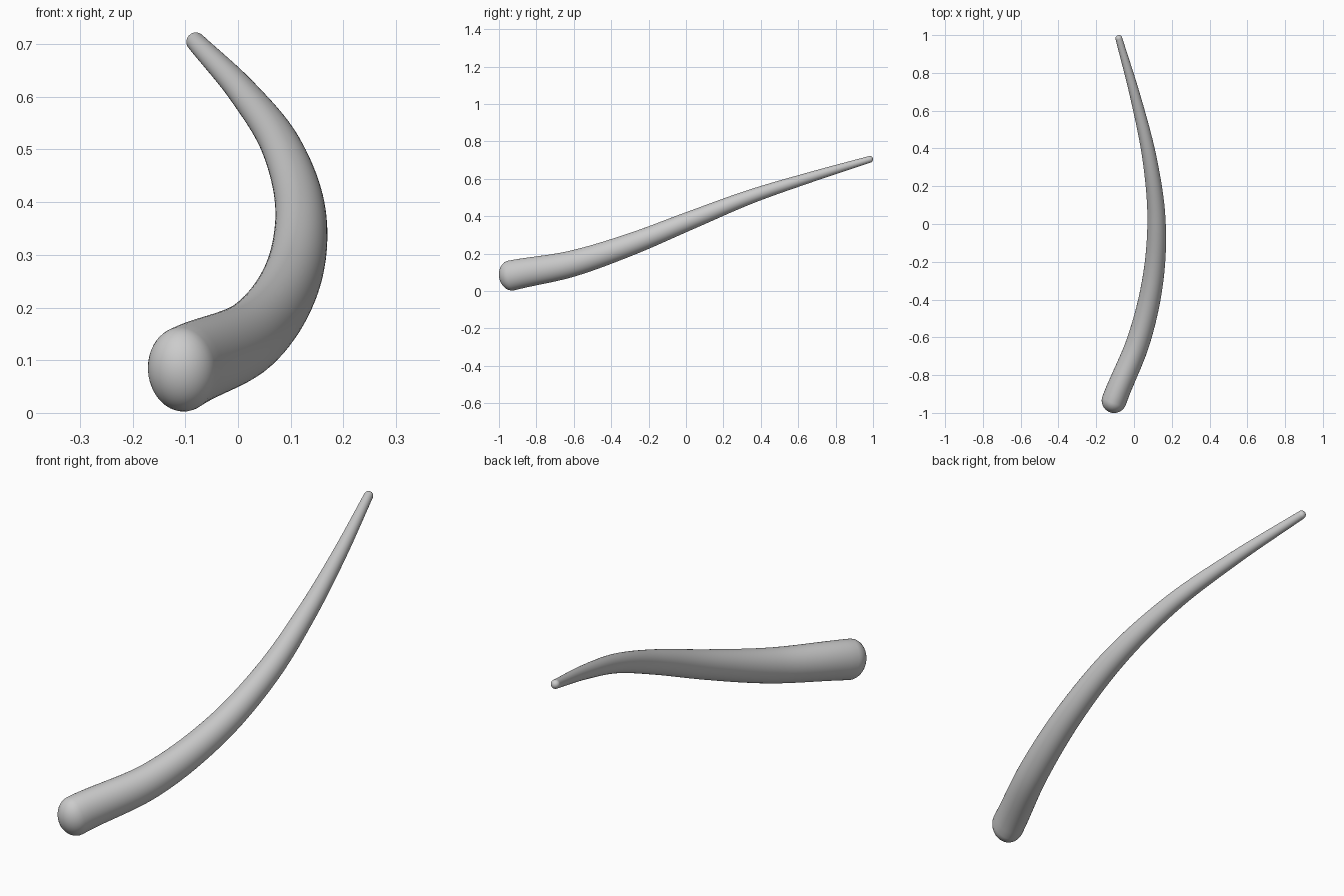
import bpy, bmesh
from math import sin, cos, pi
from mathutils import Vector

if "Cube" in bpy.data.objects:
    bpy.data.objects.remove(bpy.data.objects["Cube"])

# Centre line, evenly spaced along y: x, y, z, half width, half height
STATIONS = [
    (-0.105, -0.934, 0.083, 0.066, 0.081),
    (0.025, -0.615, 0.145, 0.062, 0.070),
    (0.100, -0.295, 0.250, 0.056, 0.059),
    (0.119, 0.024, 0.378, 0.048, 0.049),
    (0.083, 0.343, 0.504, 0.038, 0.038),
    (0.010, 0.663, 0.608, 0.028, 0.028),
    (-0.080, 0.982, 0.704, 0.018, 0.018),
]
SIDES, STEPS, CAP = 48, 10, 10

pts = [Vector(s) for s in STATIONS]
pts = [pts[0] * 2 - pts[1] - (pts[1] * 2 - pts[0] - pts[2]) * -0.5] + pts + [pts[-1] * 2 - pts[-2]]


def spline(i, t):
    """Smooth curve through the stations."""
    a, b, c, d = pts[i:i + 4]
    return (b * 2 + (c - a) * t + (a * 2 - b * 5 + c * 4 - d) * t * t
            + (b * 3 - a - c * 3 + d) * t ** 3) * 0.5


path = [spline(i, k / STEPS) for i in range(len(STATIONS) - 1) for k in range(STEPS)]
path.append(Vector(STATIONS[-1]))
pos = [Vector(p[:3]) for p in path]

bm = bmesh.new()
rings = []


def ring(center, tangent, rx, rz):
    side = tangent.cross(Vector((0, 0, 1))).normalized()
    up = side.cross(tangent)
    rings.append([bm.verts.new(center + side * rx * cos(2 * pi * k / SIDES)
                               + up * rz * sin(2 * pi * k / SIDES)) for k in range(SIDES)])


def cap(index, tangent, direction, depth):
    angles = [pi / 2 * k / CAP for k in range(1, CAP)]
    for a in (reversed(angles) if direction < 0 else angles):
        ring(pos[index] + tangent * direction * depth * sin(a), tangent,
             path[index][3] * cos(a), path[index][4] * cos(a))
    return bm.verts.new(pos[index] + tangent * direction * depth)


# Rounded butt, tapering body, rounded tip
t0 = (pos[1] - pos[0]).normalized()
t1 = (pos[-1] - pos[-2]).normalized()
butt = cap(0, t0, -1, 0.066)
for i, p in enumerate(path):
    t = (pos[min(i + 1, len(pos) - 1)] - pos[max(i - 1, 0)]).normalized()
    ring(pos[i], t, p[3], p[4])
tip = cap(-1, t1, 1, 0.018)

for a, b in zip(rings, rings[1:]):
    for k in range(SIDES):
        n = (k + 1) % SIDES
        bm.faces.new((a[k], a[n], b[n], b[k]))
for k in range(SIDES):
    n = (k + 1) % SIDES
    bm.faces.new((butt, rings[0][n], rings[0][k]))
    bm.faces.new((tip, rings[-1][k], rings[-1][n]))
bmesh.ops.recalc_face_normals(bm, faces=bm.faces)
for f in bm.faces:
    f.smooth = True

mesh = bpy.data.meshes.new("curved_horn")
bm.to_mesh(mesh)
bm.free()
bpy.context.collection.objects.link(bpy.data.objects.new("curved_horn", mesh))
